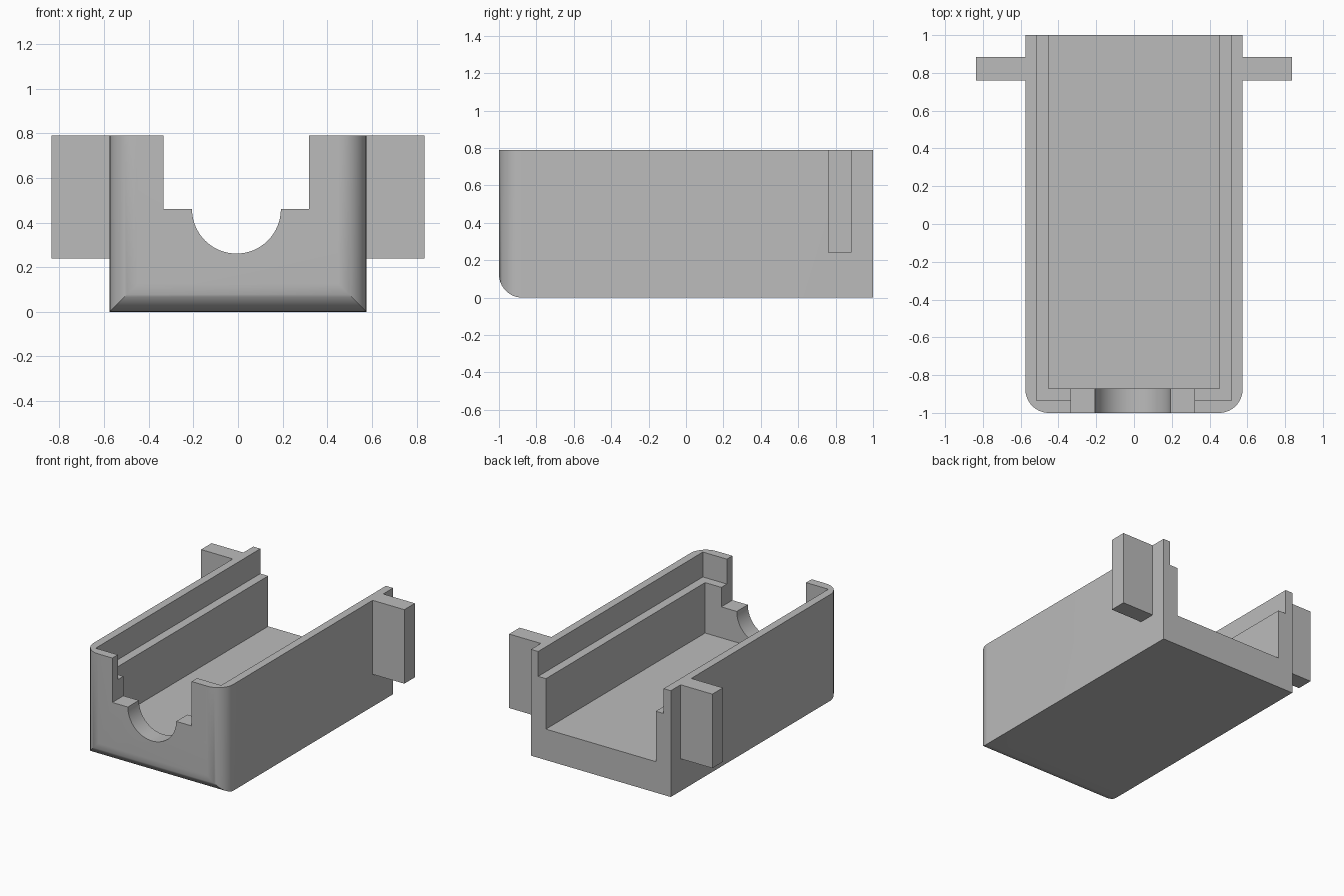
import bpy, bmesh, math
from mathutils import Vector

default = bpy.data.objects.get("Cube")
if default:
    bpy.data.objects.remove(default, do_unlink=True)

HALF_W, HEIGHT, RADIUS = 0.575, 0.79, 0.125

grey = bpy.data.materials.new("plain grey")
grey.use_nodes = True
colour = (0.5, 0.5, 0.5, 1)
grey.diffuse_color = colour
grey.node_tree.nodes["Principled BSDF"].inputs["Base Color"].default_value = colour


def arc(cx, cy, r, start, end, steps=16):
    angles = [math.radians(start + (end - start) * i / steps) for i in range(steps + 1)]
    return [(cx + r * math.cos(a), cy + r * math.sin(a)) for a in angles]


def prism(name, profile, axis, low, high):
    """Extrude a 2D profile along an axis from low to high."""
    place = {"x": lambda u, v, d: (d, u, v),
             "y": lambda u, v, d: (u, d, v),
             "z": lambda u, v, d: (u, v, d)}[axis]
    bm = bmesh.new()
    face = bm.faces.new([bm.verts.new(place(u, v, low)) for u, v in profile])
    moved = bmesh.ops.extrude_face_region(bm, geom=[face])["geom"]
    verts = [g for g in moved if isinstance(g, bmesh.types.BMVert)]
    bmesh.ops.translate(bm, verts=verts, vec=Vector(place(0, 0, high - low)))
    bmesh.ops.recalc_face_normals(bm, faces=bm.faces)
    mesh = bpy.data.meshes.new(name)
    bm.to_mesh(mesh)
    bm.free()
    mesh.materials.append(grey)
    obj = bpy.data.objects.new(name, mesh)
    bpy.context.collection.objects.link(obj)
    return obj


def box(name, x, y, z):
    return prism(name, [(x[0], y[0]), (x[1], y[0]), (x[1], y[1]), (x[0], y[1])], "z", *z)


def activate(obj):
    bpy.ops.object.select_all(action="DESELECT")
    obj.select_set(True)
    bpy.context.view_layer.objects.active = obj


def combine(target, tool, operation):
    """Apply a boolean and discard the tool."""
    tool.hide_render = True
    mod = target.modifiers.new("shape", "BOOLEAN")
    mod.object, mod.operation, mod.solver = tool, operation, "EXACT"
    activate(target)
    bpy.ops.object.modifier_apply(modifier=mod.name)
    bpy.data.objects.remove(tool, do_unlink=True)


# Tray body: plan with rounded front corners, trimmed by a side profile
cx, cy = HALF_W - RADIUS, RADIUS - 1
plan = [(HALF_W, 1), (-HALF_W, 1)]
plan += arc(-cx, cy, RADIUS, 180, 270) + arc(cx, cy, RADIUS, 270, 360)
tray = prism("tray_body", plan, "z", 0, HEIGHT)
side = [(1.2, 0), (1.2, 1), (-1, 1)] + arc(cy, RADIUS, RADIUS, 180, 270)
combine(tray, prism("side_trim", side, "x", -1, 1), "INTERSECT")

# Hollow, open at the back, with a stepped rim
combine(tray, box("cavity_cutter", (-0.452, 0.452), (-0.87, 1.2), (0.23, 1)), "DIFFERENCE")
combine(tray, box("rim_cutter", (-0.516, 0.516), (-0.935, 1.2), (0.605, 1)), "DIFFERENCE")

# Front opening: a square notch above a half-round cradle
mid, notch, cradle, shelf = -0.007, 0.326, 0.199, 0.46
opening = [(mid + notch, shelf), (mid + notch, 1), (mid - notch, 1), (mid - notch, shelf)]
opening += arc(mid, shelf, cradle, 180, 360, 32)
combine(tray, prism("opening_cutter", opening, "y", -1.2, -0.8), "DIFFERENCE")

activate(tray)
bpy.ops.object.shade_smooth_by_angle(angle=math.radians(30))

# Side tabs near the back
for name, s in (("left_tab", 1), ("right_tab", -1)):
    box(name, sorted((s * HALF_W, s * 0.836)), (0.76, 0.884), (0.24, HEIGHT))
